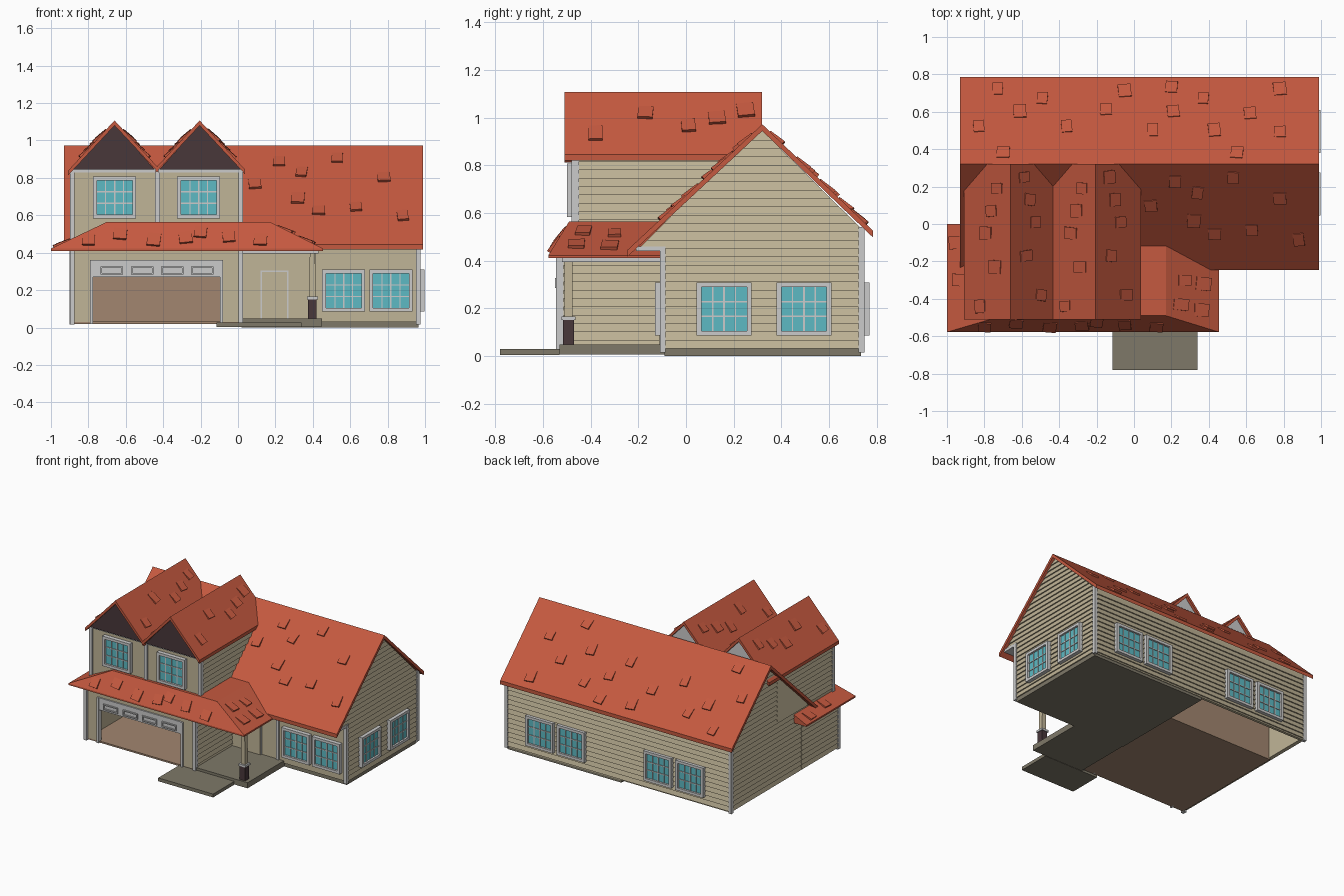
import bpy, bmesh, math, random
from mathutils import Vector

if "Cube" in bpy.data.objects:
    bpy.data.objects.remove(bpy.data.objects["Cube"])

random.seed(4)
COL = {"roof": (.56, .10, .05, 1), "wall": (.53, .46, .31, 1), "glass": (.11, .49, .55, 1),
       "brown": (.36, .24, .16, 1), "dark": (.065, .038, .042, 1), "stone": (.21, .19, .14, 1)}
MATS = {}
for k, c in COL.items():
    MATS[k] = bpy.data.materials.new(k)
    MATS[k].diffuse_color = c
parts = {}


def add(name, mat, verts, faces):
    bm = parts.setdefault(name, (bmesh.new(), mat))[0]
    vs = [bm.verts.new(v) for v in verts]
    for f in faces:
        bm.faces.new([vs[i] for i in f])


def put(axis, d, u, v):
    return {"x": (d, u, v), "y": (u, d, v), "z": (u, v, d)}[axis]


def prism(name, mat, axis, pts, a, b):
    n = len(pts)
    verts = [put(axis, d, *p) for d in (a, b) for p in pts]
    faces = [list(range(n)), list(range(n, 2 * n))]
    faces += [[i, (i + 1) % n, n + (i + 1) % n, n + i] for i in range(n)]
    add(name, mat, verts, faces)


def box(name, mat, x0, x1, y0, y1, z0, z1):
    prism(name, mat, "z", [(x0, y0), (x1, y0), (x1, y1), (x0, y1)], z0, z1)


def siding(name, axis, plane, sign, z0, z1, lo, hi, step=.035):
    """Overlapping clapboards; lo and hi give the board ends at a height."""
    for i in range(round((z1 - z0) / step)):
        a = z0 + i * step
        b = min(a + step, z1)
        m = (a + b) / 2
        d = plane + sign * .009
        add(name, "wall",
            [put(axis, plane, lo(a, m), a), put(axis, plane, hi(a, m), a),
             put(axis, d, lo(a, m), a), put(axis, d, hi(a, m), a),
             put(axis, plane, lo(b, m), b), put(axis, plane, hi(b, m), b)],
            [[0, 1, 3, 2], [2, 3, 5, 4], [0, 2, 4], [1, 5, 3], [0, 4, 5, 1]])


def window(axis, plane, sign, u, z, w=.115, h=.112):
    def slab(name, mat, u0, u1, v0, v1, d):
        prism(name, mat, axis, [(u0, v0), (u1, v0), (u1, v1), (u0, v1)], plane, plane + sign * d)
    t = .02
    for s in (-1, 1):
        e = sorted((s * w, s * (w - t)))
        slab("window_frames", None, u + e[0], u + e[1], z - h, z + h, .03)
        e = sorted((s * h, s * (h - t)))
        slab("window_frames", None, u - w + t, u + w - t, z + e[0], z + e[1], .03)
    slab("window_glass", "glass", u - w + t, u + w - t, z - h + t, z + h - t, .015)
    for k in (-.5, 0, .5):
        c, r = u + k * (w - t), .004 if k == 0 else .0025
        slab("window_bars", None, c - r, c + r, z - h + t, z + h - t, .02)
    for k in (-1 / 3, 1 / 3):
        c = z + k * (h - t)
        slab("window_bars", None, u - w + t, u + w - t, c - .003, c + .003, .02)


def shingle(name, p, across, down):
    """Raised loose shingle lying on a roof plane."""
    p, s, d = Vector(p), Vector(across).normalized(), Vector(down).normalized()
    n = s.cross(d).normalized()
    n = -n if n.z < 0 else n
    t = random.uniform(-.12, .12)
    s, d = s * math.cos(t) + d * math.sin(t), d * math.cos(t) - s * math.sin(t)
    w, l = random.uniform(.027, .036), random.uniform(.034, .043)
    base = [p + s * i * w + d * j * l for i, j in ((-1, -1), (1, -1), (1, 1), (-1, 1))]
    top = [q + n * h for q, h in zip(base, (.003, .005, .014, .012))]
    add(name, "roof", [q - n * .005 for q in base] + top,
        [[0, 1, 2, 3], [4, 5, 6, 7]] + [[i, (i + 1) % 4, 4 + (i + 1) % 4, 4 + i] for i in range(4)])


# ground slabs
box("foundation", "stone", .02, .965, -.09, .735, 0, .03)
box("porch_floor", "stone", .02, .45, -.53, -.08, .005, .047)
box("front_step", "stone", -.115, .34, -.78, -.53, .003, .028)

# main house walls
gable = [(-.085, .03), (.74, .03), (.74, .53), (.32, .945), (-.2, .45), (-.085, .45)]
lo = lambda z, m: -.085 if m < .45 else -.2 + (z - .45) * 1.0
hi = lambda z, m: .74 if m < .53 else min(.74, .74 - (z - .53) * 1.01)
for nm, a, b, s in (("right", .945, .965, 1), ("left", -.87, -.89, -1)):
    prism(nm + "_gable_wall", "wall", "x", gable, a, b)
    siding(nm + "_gable_siding", "x", b, s, .03, .94, lo, hi)
box("back_wall", "wall", -.89, .965, .72, .74, .02, .54)
siding("back_siding", "y", .74, 1, .03, .52, lambda z, m: -.89, lambda z, m: .965)
box("front_wall", "wall", .02, .965, -.1, -.08, .03, .46)

# garage wing and upper floor walls
for a, b, s, nm in ((-.87, -.89, -1, "left"), (0, .018, 1, "right")):
    box("wing_side_walls", "wall", min(a, b), max(a, b), -.53, -.08, .03, .42)
    siding("wing_side_siding", "x", b, s, .03, .415, lambda z, m: -.53, lambda z, m: -.09)
    box("upper_side_walls", "wall", min(a, b), max(a, b), -.47, .22, .45, .85)
    siding("upper_side_siding", "x", b, s, .5, .85, lambda z, m: -.47, lambda z, m: .2)
for x0, x1, z0 in ((-.89, -.79, .03), (-.08, .02, .03), (-.79, -.08, .36)):
    box("garage_front_wall", "wall", x0, x1, -.53, -.51, z0, .42)
box("upper_front_wall", "wall", -.89, .018, -.47, -.45, .45, .85)

# garage interior, frame and raised door
box("garage_floor", "brown", -.88, .015, -.53, .39, .02, .032)
box("garage_back_wall", "brown", -.87, .0, .37, .39, .03, .42)
for x in (-.79, -.095):
    box("garage_frame", None, x, x + .015, -.545, -.51, .02, .36)
box("garage_door", None, -.775, -.095, -.54, -.515, .27, .36)
for x in (-.675, -.512, -.352, -.19):
    for z in (.288, .322):
        box("garage_door_panels", None, x - .06, x + .06, -.55, -.54, z - .004, z + .004)
    for s in (-.056, .056):
        box("garage_door_panels", None, x + s - .004, x + s + .004, -.55, -.54, .288, .322)

# corner boards
for x in (-.898, .003):
    box("wing_corner_boards", None, x, x + .025, -.545, -.515, .015, .415)
for x in (-.898, -.443, .003):
    box("upper_corner_boards", None, x, x + .025, -.48, -.45, .45, .85)
box("upper_trim", None, -.89, .02, -.478, -.47, .83, .85)
for x, y, z in ((.953, -.11, .45), (.39, -.11, .42), (.953, .725, .54), (-.9, .725, .54)):
    box("main_corner_boards", None, x, x + .024, y, y + .025, .015, z)
box("eave_soffit", None, .4, .975, -.21, -.085, .44, .46)

# front door and porch column
box("front_door_frame", None, .12, .27, -.107, -.1, .047, .305)
box("front_door", "wall", .127, .263, -.114, -.1, .047, .298)
box("column_base", "dark", .375, .421, -.516, -.47, .047, .15)
box("column_collar", None, .369, .427, -.522, -.464, .15, .165)
prism("column_shaft", "wall", "y", [(.38, .165), (.416, .165), (.412, .4), (.384, .4)], -.51, -.476)
box("porch_beam", None, .02, .43, -.52, -.465, .395, .412)
box("porch_beam", None, .37, .43, -.52, -.09, .395, .412)

# windows
for x in (.565, .818):
    window("y", -.1, -1, x, .197)
for x in (-.66, -.21):
    window("y", -.47, -1, x, .695)
for x in (.68, .42, -.3, -.565):
    window("y", .74, 1, x, .197)
for y in (.16, .495):
    window("x", .968, 1, y, .197)

# main roof
prism("main_roof", "roof", "x", [(-.245, .445), (.32, .972), (.785, .525), (.785, .497), (.32, .944), (-.245, .417)],
      -.93, .99)

# twin front gables
for c in (-.66, -.205):
    l, r = (-.91, -.425) if c < -.5 else (-.44, .037)
    zl, zr = 1.107 - 1.08 * (c - l), 1.107 - 1.08 * (r - c)
    prism("front_gable_roofs", "roof", "y",
          [(l, zl), (c, 1.107), (r, zr), (r, zr - .025), (c, 1.08), (l, zl - .025)], -.51, .32)
    prism("front_gable_panels", "dark", "y", [(l + .02, .845), (r - .02, .845), (c, 1.085)], -.495, -.46)
    prism("gable_back_panels", None, "y", [(l + .02, .845), (r - .02, .845), (c, 1.085)], .28, .3)

# porch and garage hip roof
rings = [(-1, .455, -.578, .41), (-1, .455, -.578, .422), (-.7, .17, -.49, .565)]
verts = [v for x0, x1, y, z in rings for v in ((x0, y, z), (x1, y, z), (x1, 0, z), (x0, 0, z))]
add("lower_roof", "roof", verts, [[0, 1, 2, 3], [8, 9, 10, 11]] +
    [[4 * k + i, 4 * k + (i + 1) % 4, 4 * k + 4 + (i + 1) % 4, 4 * k + 4 + i] for k in (0, 1) for i in range(4)])

# loose shingles
for x, y in ((-.73, .72), (-.49, .67), (-.05, .71), (.2, .73), (.37, .67), (.78, .72), (-.83, .52), (-.61, .6),
             (-.36, .52), (-.15, .61), (.1, .5), (.21, .6), (.43, .5), (.62, .59), (.78, .49), (-.7, .38), (.55, .38)):
    shingle("main_shingles", (x, y, .972 - .961 * (y - .32)), (1, 0, 0), (0, 1, -.961))
for x, y in ((.22, .23), (.34, .17), (.09, .1), (.78, .14), (.43, -.05), (.88, -.08), (.53, .25), (.63, -.03), (.32, .02)):
    shingle("main_shingles", (x, y, .972 - .933 * (.32 - y)), (1, 0, 0), (0, -1, -.933))
for c in (-.66, -.205):
    for s in (-1, 1):
        for d, y in ((.16, -.41), (.08, -.2), (.13, -.02), (.1, .1), (.07, .22)):
            shingle("gable_shingles", (c + s * d, y + s * .03, 1.107 - 1.08 * d), (0, 1, 0), (s, 0, -1.08))
for x, y in ((.25, -.43), (.36, -.46), (.27, -.3), (.37, -.32), (-.93, -.3), (-.95, -.1)):
    z = .422 + .143 * ((.455 - x) / .285 if x > 0 else (x + 1) / .3)
    s = 1 if x > 0 else -1
    shingle("lower_shingles", (x, y, z), (0, 1, 0), (s, 0, -.5))
for x, z in ((-.8, .47), (-.63, .5), (-.45, .47), (-.28, .48), (-.2, .51), (-.05, .49), (.12, .47)):
    shingle("lower_shingles", (x, -.578 + .088 * (z - .422) / .143, z), (1, 0, 0), (0, -.088, -.143))

# build objects
for name, (bm, mat) in parts.items():
    bmesh.ops.recalc_face_normals(bm, faces=bm.faces)
    me = bpy.data.meshes.new(name)
    bm.to_mesh(me)
    bm.free()
    if mat:
        me.materials.append(MATS[mat])
    bpy.context.collection.objects.link(bpy.data.objects.new(name, me))

for m in bpy.data.materials:
    if m.users and not m.is_grease_pencil:
        m.use_nodes = True
        m.node_tree.nodes["Principled BSDF"].inputs["Base Color"].default_value = m.diffuse_color
